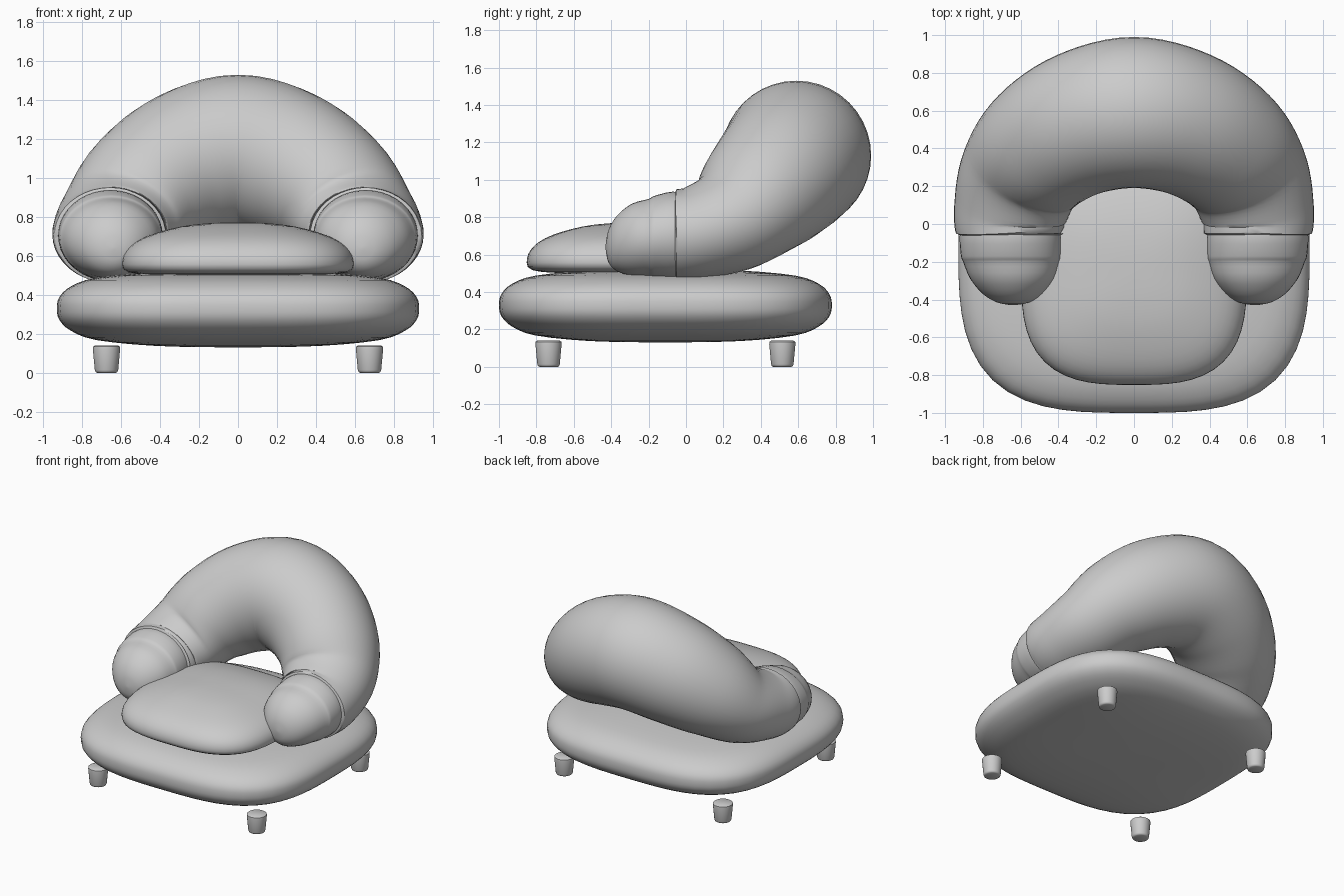
import bpy, bmesh, math
from mathutils import Vector

cube = bpy.data.objects.get("Cube")
if cube:
    bpy.data.objects.remove(cube)

GREY = (0.6, 0.6, 0.6, 1)
fabric = bpy.data.materials.new("soft grey")
fabric.use_nodes = True
fabric.diffuse_color = GREY
fabric.node_tree.nodes["Principled BSDF"].inputs["Base Color"].default_value = GREY


def skin(name, rings, angle=50):
    """Bridge rings of equal length and close both ends."""
    bm = bmesh.new()
    rows = [[bm.verts.new(p) for p in ring] for ring in rings]
    n = len(rows[0])
    for a, b in zip(rows, rows[1:]):
        for i in range(n):
            j = (i + 1) % n
            bm.faces.new((a[i], a[j], b[j], b[i]))
    bm.faces.new(rows[0])
    bm.faces.new(rows[-1])
    bmesh.ops.recalc_face_normals(bm, faces=bm.faces)
    mesh = bpy.data.meshes.new(name)
    bm.to_mesh(mesh)
    bm.free()
    mesh.materials.append(fabric)
    obj = bpy.data.objects.new(name, mesh)
    bpy.context.collection.objects.link(obj)
    bpy.ops.object.select_all(action='DESELECT')
    bpy.context.view_layer.objects.active = obj
    obj.select_set(True)
    bpy.ops.object.shade_smooth_by_angle(angle=math.radians(angle))
    return obj


def spline(points, steps):
    """Catmull-Rom interpolation of tuples of any length."""
    pts = [Vector(p) for p in points]
    pts = [2 * pts[0] - pts[1]] + pts + [2 * pts[-1] - pts[-2]]
    out = []
    for a, b, c, d in zip(pts, pts[1:], pts[2:], pts[3:]):
        for k in range(steps):
            t = k / steps
            out.append(0.5 * (2 * b + (c - a) * t + (2 * a - 5 * b + 4 * c - d) * t**2
                              + (3 * b - a - 3 * c + d) * t**3))
    return out + [pts[-2]]


def cushion(name, cy, a, b, power, profile):
    """Stack of rounded-square outlines; profile holds (scale, height)."""
    def outline(s, z):
        ring = []
        for i in range(64):
            t = math.tau * i / 64
            c, d = math.cos(t), math.sin(t)
            r = s * (abs(c)**power + abs(d)**power)**(-1 / power)
            ring.append((a * r * c, cy + b * r * d, z))
        return ring
    skin(name, [outline(*p) for p in spline(profile, 3)])


cushion("base_cushion", -0.11, 0.93, 0.89, 3.2,
        [(0.02, 0.13), (0.45, 0.138), (0.78, 0.168), (0.92, 0.215), (0.985, 0.27), (1, 0.33),
         (0.985, 0.39), (0.92, 0.445), (0.78, 0.488), (0.45, 0.515), (0.02, 0.52)])
cushion("seat_cushion", -0.26, 0.595, 0.59, 3.0,
        [(0.02, 0.495), (0.6, 0.5), (0.95, 0.517), (1, 0.58), (0.93, 0.65), (0.77, 0.705),
         (0.5, 0.75), (0.25, 0.768), (0.02, 0.772)])


def oval(centre, side, up, rh, rv):
    return [centre + side * rh * math.cos(math.tau * i / 40) + up * rv * math.sin(math.tau * i / 40)
            for i in range(40)]


# Curved backrest: half path of (x, y, z, side radius, upright radius), mirrored
half = [(0.655, -0.05, 0.705, 0.285, 0.245), (0.655, 0.06, 0.718, 0.3, 0.25),
        (0.6, 0.25, 0.79, 0.33, 0.285), (0.48, 0.41, 0.93, 0.36, 0.345),
        (0.27, 0.535, 1.06, 0.385, 0.385)]
path = half + [(0, 0.59, 1.13, 0.4, 0.4)] + [(-p[0],) + p[1:] for p in reversed(half)]
stations = spline(path, 6)
rings = []
for i, s in enumerate(stations):
    before, after = stations[max(i - 1, 0)], stations[min(i + 1, len(stations) - 1)]
    tangent = Vector((after - before)[:3]).normalized()
    if i in (0, len(stations) - 1):
        tangent = Vector((0, 1 if i == 0 else -1, 0))
    side = tangent.cross(Vector((0, 0, 1))).normalized()
    up = side.cross(tangent)
    rings.append(oval(Vector(s[:3]), side, up, s[3], s[4]))
# Rolled rim at both open ends
for index, end in ((0, stations[0]), (len(rings), stations[-1])):
    lip = oval(Vector(end[:3]) - Vector((0, 0.012, 0)), Vector((1 if index == 0 else -1, 0, 0)),
               Vector((0, 0, 1)), end[3] - 0.025, end[4] - 0.025)
    rings.insert(index, lip)
skin("backrest", rings)

# Padded arm ends: (x, y, z, side radius, upright radius), with a soft fold
arm = [(0.655, 0.02, 0.70, 0.255, 0.22), (0.655, -0.07, 0.704, 0.268, 0.233),
       (0.652, -0.17, 0.695, 0.264, 0.219), (0.65, -0.2, 0.69, 0.255, 0.208),
       (0.645, -0.29, 0.68, 0.222, 0.192), (0.643, -0.37, 0.66, 0.158, 0.148),
       (0.64, -0.415, 0.645, 0.085, 0.085), (0.64, -0.43, 0.64, 0.01, 0.01)]
for word, sign in (("left", 1), ("right", -1)):
    skin(word + "_arm_end",
         [oval(Vector((sign * s[0], s[1], s[2])), Vector((1, 0, 0)), Vector((0, 0, 1)), s[3], s[4])
          for s in spline(arm, 3)])

# Tapered feet with softened edges
foot = [(0.048, 0), (0.056, 0.004), (0.06, 0.014), (0.07, 0.122), (0.069, 0.134), (0.06, 0.14)]
for row, y in (("front", -0.735), ("back", 0.515)):
    for word, x in (("left", 0.675), ("right", -0.675)):
        skin(row + "_" + word + "_foot",
             [oval(Vector((x, y, z)), Vector((1, 0, 0)), Vector((0, 1, 0)), r, r) for r, z in foot])
